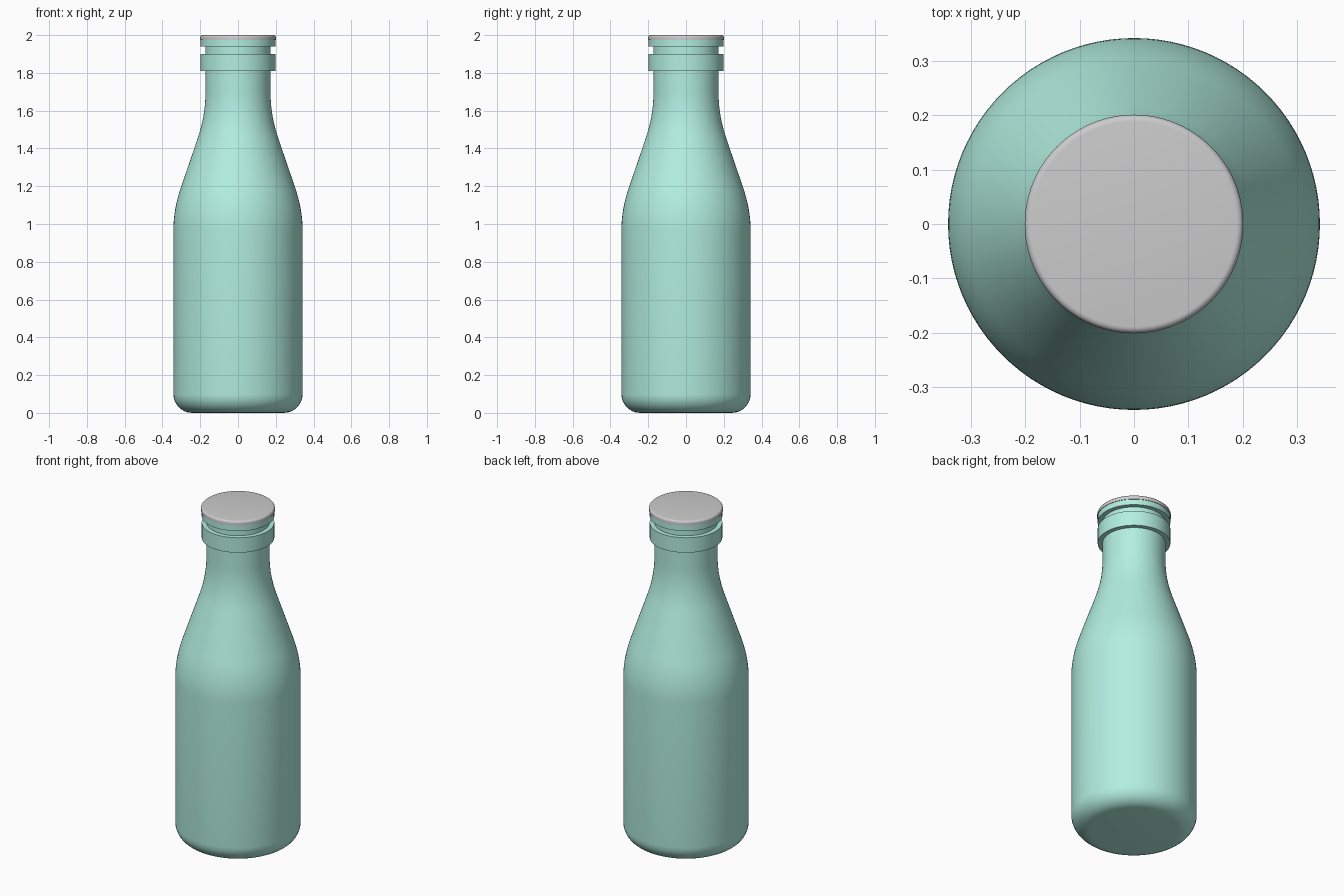
import bpy, bmesh, math
from mathutils import Vector

if "Cube" in bpy.data.objects:
    bpy.data.objects.remove(bpy.data.objects["Cube"])

SEG = 96


def bend(a, c, b, n=10):
    """Quadratic curve from a to b, pulled towards corner c."""
    a, c, b = Vector(a), Vector(c), Vector(b)
    return [tuple(a * (1 - t) ** 2 + c * 2 * t * (1 - t) + b * t * t)
            for t in (i / n for i in range(n + 1))]


def arc(cx, cz, r, a0, a1, n=8):
    """Circular arc in the profile plane, angles in degrees."""
    angles = [math.radians(a0 + (a1 - a0) * i / n) for i in range(n + 1)]
    return [(cx + r * math.cos(a), cz + r * math.sin(a)) for a in angles]


def lathe(name, profile, material=None):
    """Spin a (radius, height) profile around z and cap both ends."""
    bm = bmesh.new()
    rings = []
    for r, z in profile:
        rings.append([bm.verts.new((r * math.cos(2 * math.pi * i / SEG),
                                    r * math.sin(2 * math.pi * i / SEG), z))
                      for i in range(SEG)])
    for lo, hi in zip(rings, rings[1:]):
        for i in range(SEG):
            j = (i + 1) % SEG
            bm.faces.new((lo[i], lo[j], hi[j], hi[i]))
    bm.faces.new(rings[0][::-1])
    bm.faces.new(rings[-1])
    mesh = bpy.data.meshes.new(name)
    bm.to_mesh(mesh)
    bm.free()
    obj = bpy.data.objects.new(name, mesh)
    bpy.context.collection.objects.link(obj)
    if material:
        mesh.materials.append(material)
    bpy.ops.object.select_all(action='DESELECT')
    obj.select_set(True)
    bpy.context.view_layer.objects.active = obj
    bpy.ops.object.shade_smooth_by_angle(angle=math.radians(35))
    return obj


glass = bpy.data.materials.new("green_glass")
glass.diffuse_color = (0.45, 0.86, 0.75, 1)
glass.use_nodes = True
glass.node_tree.nodes["Principled BSDF"].inputs["Base Color"].default_value = glass.diffuse_color

# Bottle: rounded base, straight body, sloping shoulder, neck, collar and lip
bottle = arc(0.242, 0.10, 0.10, -90, 0)
bottle += bend((0.342, 0.97), (0.342, 1.08), (0.300, 1.20))
bottle += bend((0.213, 1.455), (0.172, 1.575), (0.172, 1.70))
bottle += [(0.172, 1.81), (0.198, 1.81), (0.198, 1.90), (0.172, 1.90),
           (0.172, 1.94), (0.198, 1.94), (0.198, 1.973)]
lathe("bottle", bottle, glass)

# Cap: thin disc with a softened top edge
lathe("cap", [(0.201, 1.973)] + arc(0.189, 1.988, 0.012, 0, 90, 5))
